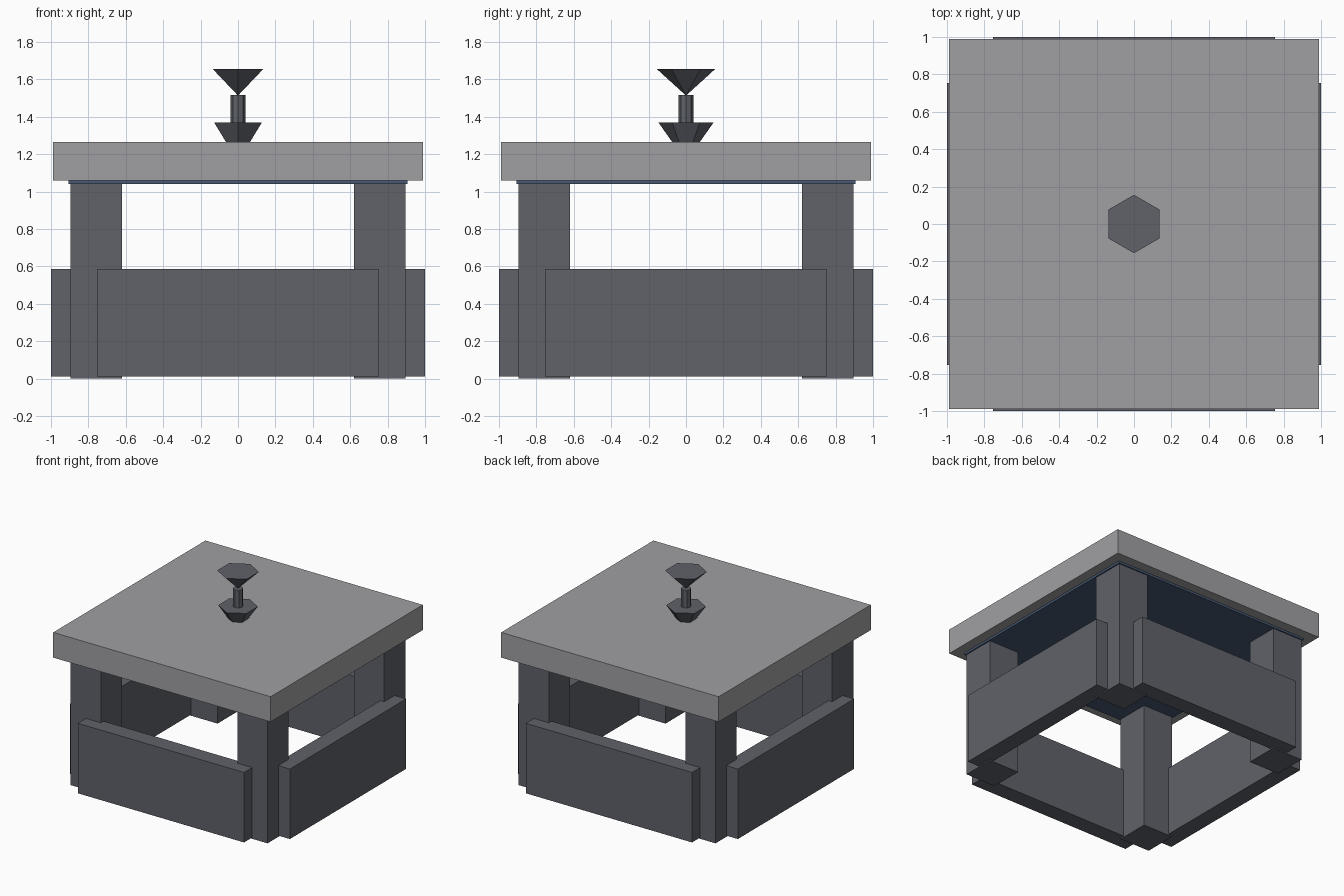
import bpy, bmesh, math
from mathutils import Matrix

if "Cube" in bpy.data.objects:
    bpy.data.objects.remove(bpy.data.objects["Cube"])


def material(name, rgb):
    m = bpy.data.materials.new(name)
    m.diffuse_color = (*rgb, 1)
    m.use_nodes = True
    m.node_tree.nodes["Principled BSDF"].inputs["Base Color"].default_value = m.diffuse_color
    return m


light_grey = material("light grey", (0.352, 0.352, 0.372))
dark_grey = material("dark slate grey", (0.115, 0.122, 0.144))
navy = material("slate blue", (0.061, 0.098, 0.171))


def finish(bm, name, mat):
    mesh = bpy.data.meshes.new(name)
    bm.to_mesh(mesh)
    bm.free()
    mesh.materials.append(mat)
    ob = bpy.data.objects.new(name, mesh)
    bpy.context.collection.objects.link(ob)
    return ob


def box(name, lo, hi, mat):
    bm = bmesh.new()
    size = [b - a for a, b in zip(lo, hi)]
    mid = [(a + b) / 2 for a, b in zip(lo, hi)]
    bmesh.ops.create_cube(bm, size=1, matrix=Matrix.Translation(mid) @ Matrix.Diagonal((*size, 1)))
    return finish(bm, name, mat)


def cone(name, sides, r_bottom, r_top, z0, z1, mat):
    # first corner points along y
    bm = bmesh.new()
    bmesh.ops.create_cone(bm, cap_ends=True, segments=sides, radius1=r_bottom, radius2=r_top,
                          depth=z1 - z0, matrix=Matrix.Translation((0, 0, (z0 + z1) / 2)))
    # measure the corner direction and turn it onto the y axis
    bm.verts.ensure_lookup_table()
    v = max(bm.verts, key=lambda p: p.co.xy.length).co
    turn = math.pi / 2 - math.atan2(v.y, v.x)
    bmesh.ops.rotate(bm, verts=bm.verts, matrix=Matrix.Rotation(turn, 3, 'Z'))
    return finish(bm, name, mat)


# Lid slab and the thin plate below it
box("lid", (-0.988, -0.988, 1.058), (0.988, 0.988, 1.265), light_grey)
box("lid_underplate", (-0.905, -0.905, 1.04), (0.905, 0.905, 1.0585), navy)

# Four corner posts and four side panels, each a quarter turn apart
for i, (post, side) in enumerate((("front_right", "front"), ("back_right", "right"),
                                  ("back_left", "back"), ("front_left", "left"))):
    quarter = Matrix.Rotation(i * math.pi / 2, 4, 'Z')
    p = box(post + "_post", (0.62, -0.895, 0), (0.895, -0.62, 1.045), dark_grey)
    s = box(side + "_panel", (-0.755, -1.0, 0.01), (0.755, -0.86, 0.585), dark_grey)
    for ob in (p, s):
        ob.data.transform(quarter)

# Finial: flared base, stem and flared top
cone("finial_base", 6, 0.072, 0.148, 1.262, 1.37, dark_grey)
cone("finial_stem", 8, 0.039, 0.039, 1.36, 1.515, dark_grey)
cone("finial_top", 6, 0.0, 0.156, 1.513, 1.655, dark_grey)
